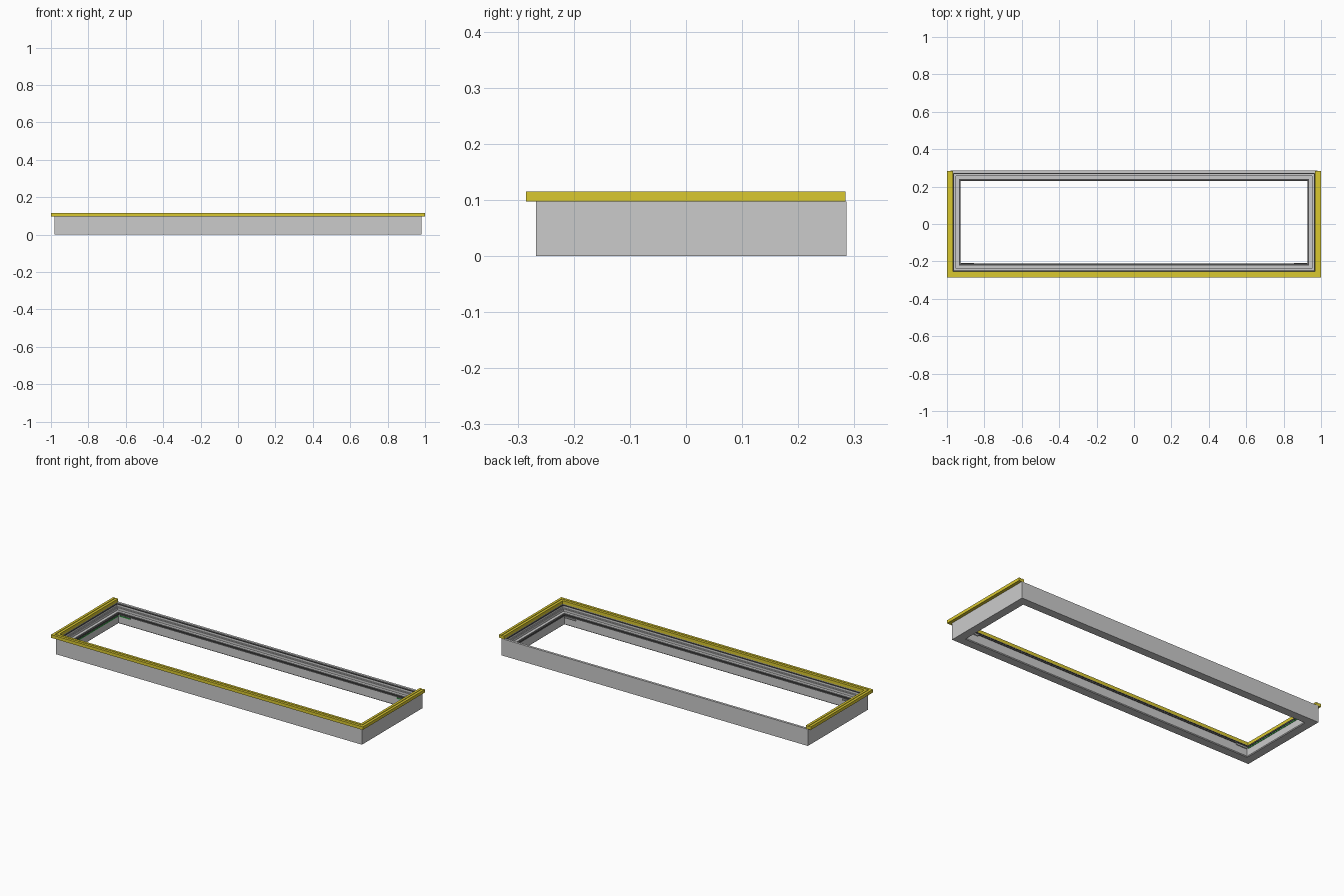
import bpy, bmesh

if "Cube" in bpy.data.objects:
    bpy.data.objects.remove(bpy.data.objects["Cube"])

# outer faces of the grey frame
X, Y0, Y1, H = 0.982, -0.267, 0.286, 0.097


def material(name, color):
    m = bpy.data.materials.new(name)
    m.diffuse_color = color
    m.use_nodes = True
    m.node_tree.nodes["Principled BSDF"].inputs["Base Color"].default_value = m.diffuse_color
    return m


def sweep(name, profile, closed=True, end_y=Y1, mat=None):
    """Mitred sweep of (inward offset, z) points round the frame outline.
    closed=False leaves the back side open, cut square at end_y."""
    bm = bmesh.new()
    rows = []
    for d, z in profile:
        x, y0 = X - d, Y0 + d
        y1 = Y1 - d if closed else end_y
        rows.append([bm.verts.new((px, py, z)) for px, py in
                     ((-x, y1), (-x, y0), (x, y0), (x, y1))])
    n = len(rows)
    for i in range(n):
        a, b = rows[i], rows[(i + 1) % n]
        for j in range(4 if closed else 3):
            k = (j + 1) % 4
            bm.faces.new((a[j], a[k], b[k], b[j]))
    if not closed:
        for j in (0, 3):
            bm.faces.new([r[j] for r in rows])
    bmesh.ops.recalc_face_normals(bm, faces=bm.faces)
    return finish(name, bm, mat)


def finish(name, bm, mat=None):
    me = bpy.data.meshes.new(name)
    bm.to_mesh(me)
    bm.free()
    ob = bpy.data.objects.new(name, me)
    bpy.context.collection.objects.link(ob)
    if mat:
        me.materials.append(mat)
    return ob


def box(name, center, size, mat=None):
    bm = bmesh.new()
    bmesh.ops.create_cube(bm, size=1)
    for v in bm.verts:
        v.co = [c + p * s for c, p, s in zip(center, v.co, size)]
    return finish(name, bm, mat)


yellow = material("yellow", (0.70, 0.58, 0.03, 1))
dark = material("dark_rubber", (0.08, 0.08, 0.08, 1))
green = material("green", (0.05, 0.40, 0.08, 1))

# Extruded frame: tall outer wall stepping down to the inner lip
sweep("frame", [
    (0, 0), (0, H), (0.014, H), (0.014, 0.089), (0.018, 0.089),
    (0.018, 0.078), (0.022, 0.078), (0.022, 0.074), (0.026, 0.074),
    (0.026, 0.078), (0.030, 0.078), (0.030, 0.064), (0.046, 0.064),
    (0.046, 0.052), (0.052, 0.052), (0.052, 0.004), (0.048, 0)])

# Dark rubber seals on the steps
for name, d, z, w, h in (("upper_seal", 0.014, 0.089, 0.005, 0.004),
                         ("inner_seal", 0.046, 0.052, 0.009, 0.009)):
    sweep(name, [(d, z), (d, z + h), (d + w, z + h), (d + w, z)], mat=dark)

# Yellow trim on the front and both ends, open at the back
sweep("yellow_trim", [
    (-0.018, H), (-0.018, 0.115), (-0.004, 0.115), (-0.004, 0.112),
    (0.000, 0.112), (0.000, 0.115), (0.014, 0.115), (0.014, H)],
    closed=False, end_y=0.284, mat=yellow)

# Thin green strips and small lock plates along the inner lip
box("green_end_strip", (-0.929, 0.01, 0.046), (0.003, 0.43, 0.006), green)
for s in (-1, 1):
    box("green_back_strip", (s * 0.89, 0.2325, 0.046), (0.07, 0.003, 0.006), green)
    box("lock_plate", (s * 0.89, -0.2105, 0.046), (0.07, 0.006, 0.006))
